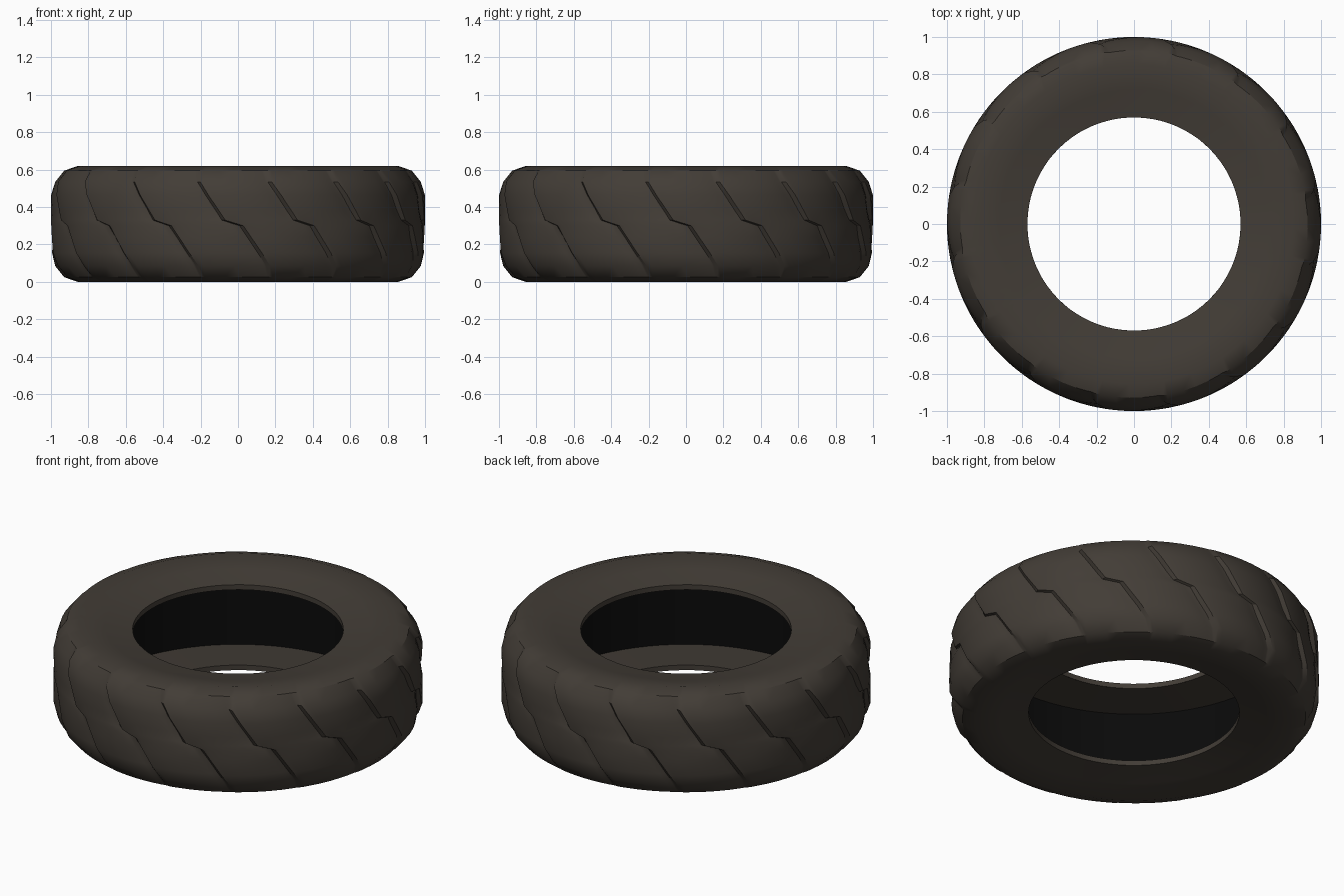
import bpy, bmesh, math

cube = bpy.data.objects.get("Cube")
if cube:
    bpy.data.objects.remove(cube, do_unlink=True)

LUGS = 16
H = 0.62
# Steps across one lug (0..1) and how far the surface sinks there (0..1)
LUG_SHAPE = [(0, 1), (0.05, 0.1), (0.12, 0), (0.35, 0), (0.55, 0.15), (0.75, 0.42), (0.9, 0.75), (0.97, 1)]


def material(name, color):
    mat = bpy.data.materials.new(name)
    mat.use_nodes = True
    rgba = (*color, 1)
    mat.diffuse_color = rgba
    bsdf = mat.node_tree.nodes["Principled BSDF"]
    bsdf.inputs["Base Color"].default_value = rgba
    bsdf.inputs["Roughness"].default_value = 0.8
    return mat


def groove_angle(z):
    """Slanted groove line, staggered at mid height (degrees)."""
    pts = [(0.05, 10.4), (0.30, 0.5), (0.33, -5), (0.56, -14)]
    if z <= pts[0][0]:
        return pts[0][1]
    for (z0, a0), (z1, a1) in zip(pts, pts[1:]):
        if z <= z1:
            return a0 + (a1 - a0) * (z - z0) / (z1 - z0)
    return pts[-1][1]


def lathe(name, profile, mat, slanted=False):
    """Revolve (radius, z, groove depth) rings, with lugs where depth > 0."""
    bm = bmesh.new()
    rings = []
    for r, z, depth in profile:
        shift = groove_angle(z) if slanted else 0
        ring = []
        for lug in range(LUGS):
            for t, sink in LUG_SHAPE:
                a = math.radians(-90 + shift + (lug + t) * 360 / LUGS)
                rr = r - depth * sink
                ring.append(bm.verts.new((rr * math.cos(a), rr * math.sin(a), z)))
        rings.append(ring)
    n = len(rings[0])
    for low, high in zip(rings, rings[1:]):
        for i in range(n):
            k = (i + 1) % n
            bm.faces.new((low[i], low[k], high[k], high[i]))
    mesh = bpy.data.meshes.new(name)
    bm.to_mesh(mesh)
    bm.free()
    mesh.materials.append(mat)
    obj = bpy.data.objects.new(name, mesh)
    bpy.context.collection.objects.link(obj)
    bpy.ops.object.select_all(action='DESELECT')
    obj.select_set(True)
    bpy.context.view_layer.objects.active = obj
    bpy.ops.object.shade_smooth_by_angle(angle=math.radians(32))
    return obj


rubber = material("brown_black_rubber", (0.055, 0.046, 0.037))
black = material("black_liner", (0.003, 0.003, 0.003))

# Casing: lower lip, dished sidewall, shoulder and tread, mirrored to the top
half = [(0.57, 0.085, 0), (0.57, 0.055, 0), (0.72, 0.028, 0), (0.855, 0, 0),
        (0.93, 0.025, 0.004), (0.98, 0.085, 0.018), (1.0, 0.155, 0.024), (1.0, 0.24, 0.024), (1.0, 0.30, 0.016)]
upper = [(r, H - z, d) for r, z, d in reversed(half[:-1])]
lathe("tire_casing", half + [(1.0, 0.33, 0.016)] + upper, rubber, slanted=True)

# Inside faces of both sidewalls
lathe("upper_inner_sidewall", [(0.57, H - 0.085, 0), (0.90, H - 0.055, 0)], rubber)
lathe("lower_inner_sidewall", [(0.90, 0.055, 0), (0.57, 0.085, 0)], rubber)

# Dark liner behind the tread
lathe("inner_liner", [(0.90, H - 0.055, 0), (0.90, 0.055, 0)], black)
